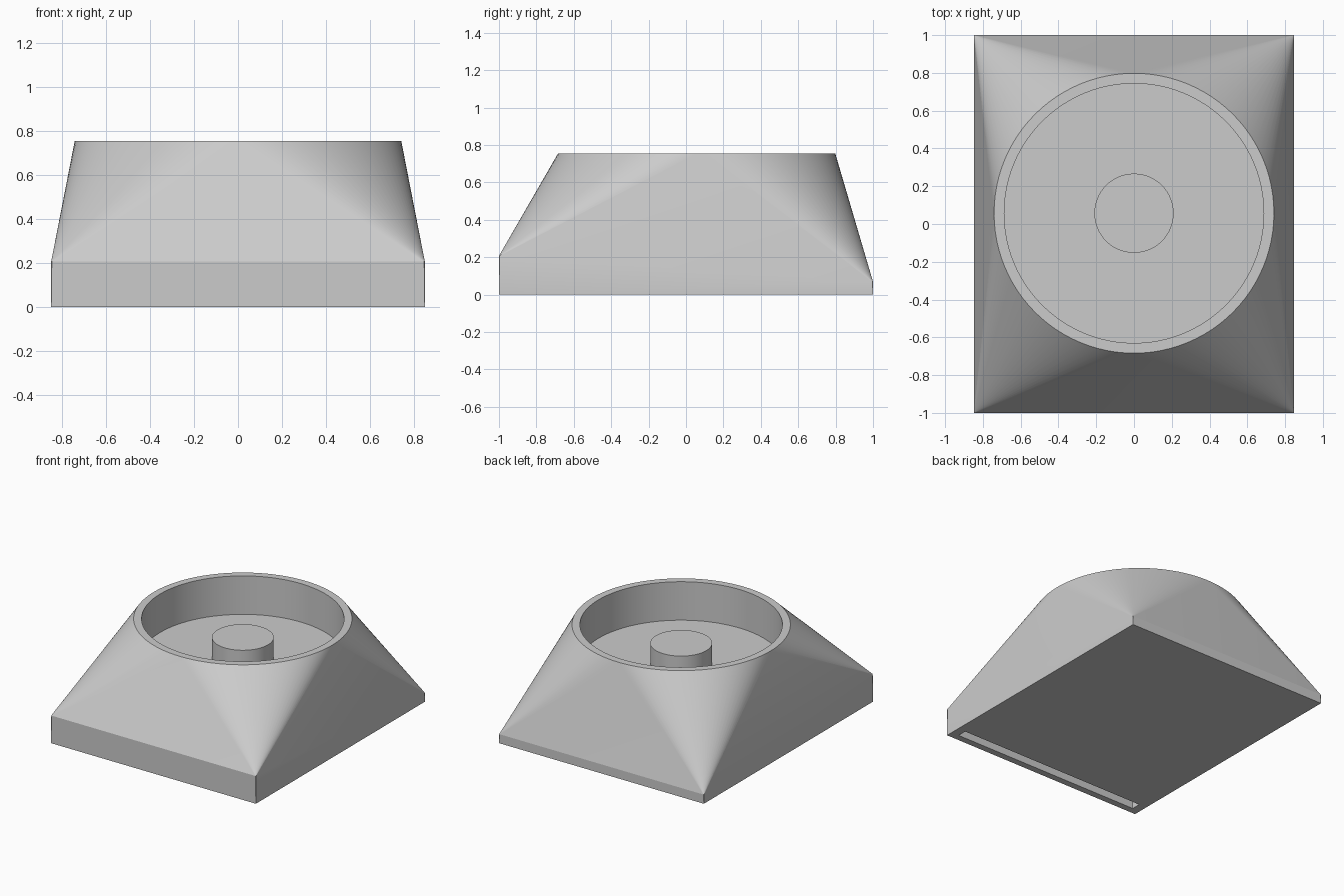
import bpy, bmesh, math
from mathutils import Vector

cube = bpy.data.objects.get("Cube")
if cube:
    bpy.data.objects.remove(cube, do_unlink=True)

HALF_X, HALF_Y = 0.848, 1.0
FRONT_Z, BACK_Z, TOP_Z = 0.207, 0.068, 0.755
CENTRE_Y, RIM_R, WELL_R, POST_R = 0.057, 0.741, 0.687, 0.21
QUARTER = 24
CORNER_R = 0.003

grey = bpy.data.materials.new("light grey")
grey.use_nodes = True
grey.diffuse_color = (0.6, 0.6, 0.6, 1)
grey.node_tree.nodes["Principled BSDF"].inputs["Base Color"].default_value = (0.6, 0.6, 0.6, 1)

bm = bmesh.new()


def arc_point(x, y, z, radius, step):
    a = math.pi / 2 * step / QUARTER
    return bm.verts.new((x + radius * math.cos(a), y + radius * math.sin(a), z))


def inset(face, amount):
    bmesh.ops.inset_region(bm, faces=[face], thickness=amount, use_even_offset=True)
    return face


def extrude(face, dz):
    face = bmesh.ops.extrude_discrete_faces(bm, faces=[face])["faces"][0]
    bmesh.ops.translate(bm, verts=face.verts, vec=(0, 0, dz))
    return face


# Outlines: round rim, tiny corner arcs and rectangular foot
rim = [arc_point(0, CENTRE_Y, TOP_Z, RIM_R, i) for i in range(4 * QUARTER)]
arcs, feet = [], []
for q, (sx, sy) in enumerate(((1, 1), (-1, 1), (-1, -1), (1, -1))):
    z = BACK_Z if sy > 0 else FRONT_Z
    x, y = sx * (HALF_X - CORNER_R), sy * (HALF_Y - CORNER_R)
    arcs.append([arc_point(x, y, z, CORNER_R, q * QUARTER + k) for k in range(QUARTER + 1)])
    feet.append(bm.verts.new((sx * HALF_X, sy * HALF_Y, 0)))

# Body: fanned corners, flat slopes and low walls
for q, arc in enumerate(arcs):
    nxt = (q + 1) % 4
    for k in range(QUARTER):
        i = q * QUARTER + k
        bm.faces.new((arc[k], arc[k + 1], rim[(i + 1) % len(rim)], rim[i]))
    bm.faces.new((arc[-1], arcs[nxt][0], rim[nxt * QUARTER]))
    bm.faces.new((feet[q], feet[nxt], arcs[nxt][0], arc[-1]))
    bm.faces.new([feet[q]] + arc[::-1])
top = bm.faces.new(rim)
bottom = bm.faces.new(feet)
bmesh.ops.recalc_face_normals(bm, faces=bm.faces[:])

# Round well with a central post
floor = extrude(inset(top, RIM_R - WELL_R), -0.288)
extrude(inset(floor, WELL_R - POST_R), 0.149)

# Narrow slot under the front edge
inset(bottom, 0.06)
for v in bottom.verts:
    v.co = Vector((math.copysign(0.785, v.co.x), -0.95 if v.co.y < 0 else -0.88, 0))
extrude(bottom, 0.1)

mesh = bpy.data.meshes.new("body")
bm.to_mesh(mesh)
bm.free()
mesh.materials.append(grey)
body = bpy.data.objects.new("body", mesh)
bpy.context.collection.objects.link(body)

bpy.ops.object.select_all(action="DESELECT")
body.select_set(True)
bpy.context.view_layer.objects.active = body
bpy.ops.object.shade_smooth_by_angle(angle=math.radians(14))
